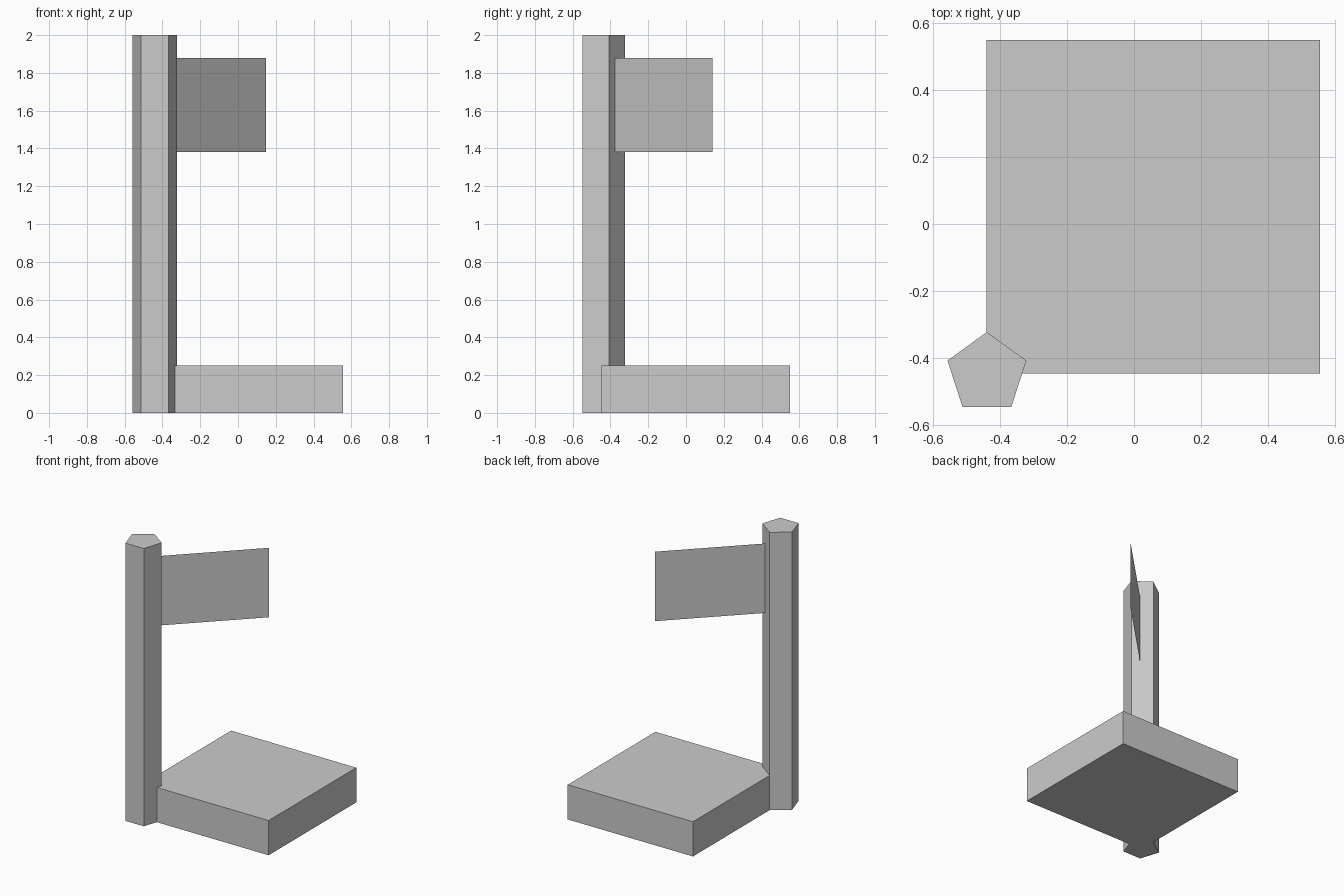
import bpy
from math import radians, cos, sin

if "Cube" in bpy.data.objects:
    bpy.data.objects.remove(bpy.data.objects["Cube"])

POLE_X, POLE_Y = -0.44, -0.447

# Square base slab, one corner at the pole's axis
bpy.ops.mesh.primitive_cube_add(size=1, location=(0.058, 0.052, 0.125))
base = bpy.context.object
base.name = "base"
base.scale = (0.997, 0.997, 0.25)

# Five-sided pole, one corner pointing to the back
bpy.ops.mesh.primitive_cylinder_add(vertices=5, radius=0.124, depth=2,
                                    location=(POLE_X, POLE_Y, 1))
pole = bpy.context.object
pole.name = "pole"

# Thin single-sheet flag running diagonally out from the pole
length = 0.75
angle = radians(45)
tip_x, tip_y = 0.149, 0.141
bpy.ops.mesh.primitive_plane_add(
    size=1, rotation=(radians(90), 0, angle),
    location=(tip_x - cos(angle) * length / 2, tip_y - sin(angle) * length / 2, 1.63))
flag = bpy.context.object
flag.name = "flag"
flag.scale = (length, 0.5, 1)
